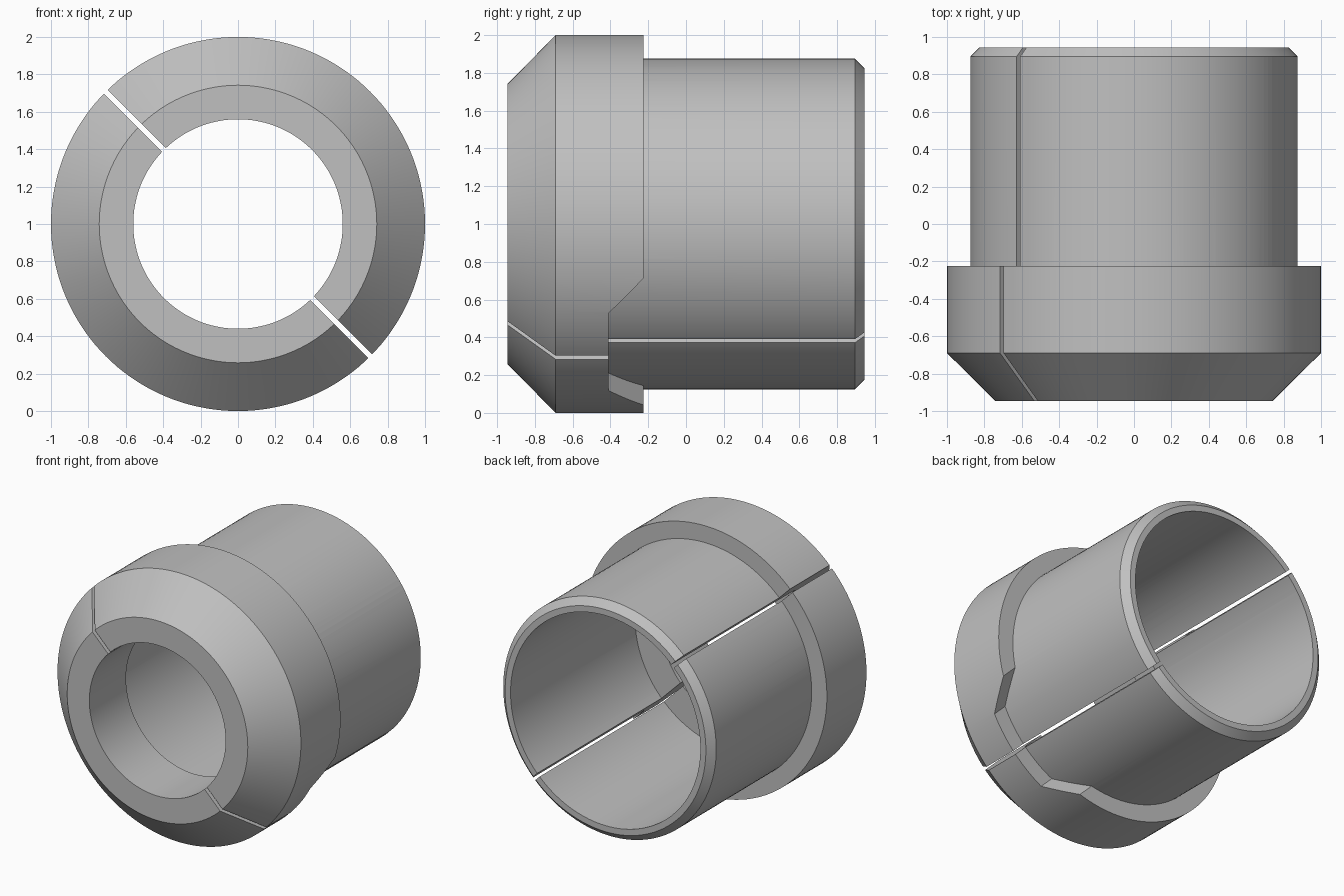
import bpy, bmesh, math
from mathutils import Matrix, Vector

cube = bpy.data.objects.get("Cube")
if cube:
    bpy.data.objects.remove(cube, do_unlink=True)

SEGMENTS = 144
AXIS_Z = 1.0

steel = bpy.data.materials.new("plain grey")
steel.use_nodes = True
GREY = (0.53, 0.53, 0.53, 1)
steel.diffuse_color = GREY
steel.node_tree.nodes["Principled BSDF"].inputs["Base Color"].default_value = GREY


def finish(name, bm):
    bmesh.ops.recalc_face_normals(bm, faces=bm.faces)
    mesh = bpy.data.meshes.new(name)
    bm.to_mesh(mesh)
    bm.free()
    mesh.materials.append(steel)
    obj = bpy.data.objects.new(name, mesh)
    bpy.context.collection.objects.link(obj)
    return obj


def lathe(name, profile):
    """Turn a closed (radius, y) profile around the horizontal axis."""
    bm = bmesh.new()
    rings = []
    for i in range(SEGMENTS):
        a = math.tau * i / SEGMENTS
        rings.append([bm.verts.new((r * math.cos(a), y, AXIS_Z + r * math.sin(a)))
                      for r, y in profile])
    n = len(profile)
    for i in range(SEGMENTS):
        a, b = rings[i], rings[(i + 1) % SEGMENTS]
        for j in range(n):
            k = (j + 1) % n
            bm.faces.new((a[j], a[k], b[k], b[j]))
    return finish(name, bm)


# Frame of the split: outward, along the axis, and across the slit
outward = Vector((1, 0, -1)).normalized()
along = Vector((0, 1, 0))
across = Vector((1, 0, 1)).normalized()


def prism(name, outline, inner, outer):
    """Extrude an (across, along) outline from one outward distance to another."""
    bm = bmesh.new()
    base = bm.faces.new([
        bm.verts.new(across * t + along * y + outward * inner + Vector((0, 0, AXIS_Z)))
        for t, y in outline])
    grown = bmesh.ops.extrude_face_region(bm, geom=[base])["geom"]
    bmesh.ops.translate(bm, vec=outward * (outer - inner),
                        verts=[g for g in grown if isinstance(g, bmesh.types.BMVert)])
    return finish(name, bm)


def combine(target, tool, operation):
    mod = target.modifiers.new(operation.lower(), "BOOLEAN")
    mod.operation = operation
    mod.solver = "EXACT"
    mod.object = tool
    bpy.ops.object.select_all(action="DESELECT")
    bpy.context.view_layer.objects.active = target
    target.select_set(True)
    bpy.ops.object.modifier_apply(modifier=mod.name)
    bpy.data.objects.remove(tool, do_unlink=True)


# Chamfered front collar with a narrow bore and a hollow rear skirt
bushing = lathe("split_bushing", [
    (0.56, -0.945), (0.742, -0.945), (1.0, -0.69), (1.0, -0.225),
    (0.83, -0.225), (0.83, -0.515), (0.56, -0.515)])

# Trapezoid notch in the lower side of the collar
notch = prism("notch_cutter", [(-0.29, -0.41), (0.29, -0.41), (0.49, -0.21), (-0.49, -0.21)],
              0.5, 1.2)
combine(bushing, notch, "DIFFERENCE")

# Rear tube with a chamfered end
tube = lathe("rear_tube", [
    (0.78, -0.6), (0.875, -0.6), (0.875, 0.895), (0.825, 0.945), (0.78, 0.945)])
combine(bushing, tube, "UNION")

# Thin slit dividing the part into two halves
HALF = 0.0135
slit = prism("slit_cutter", [(-HALF, -1.1), (HALF, -1.1), (HALF, 1.1), (-HALF, 1.1)], -1.2, 1.2)
combine(bushing, slit, "DIFFERENCE")

# Smooth round walls, crisp chamfers
bushing.select_set(True)
bpy.context.view_layer.objects.active = bushing
bpy.ops.object.shade_smooth_by_angle(angle=math.radians(25))
